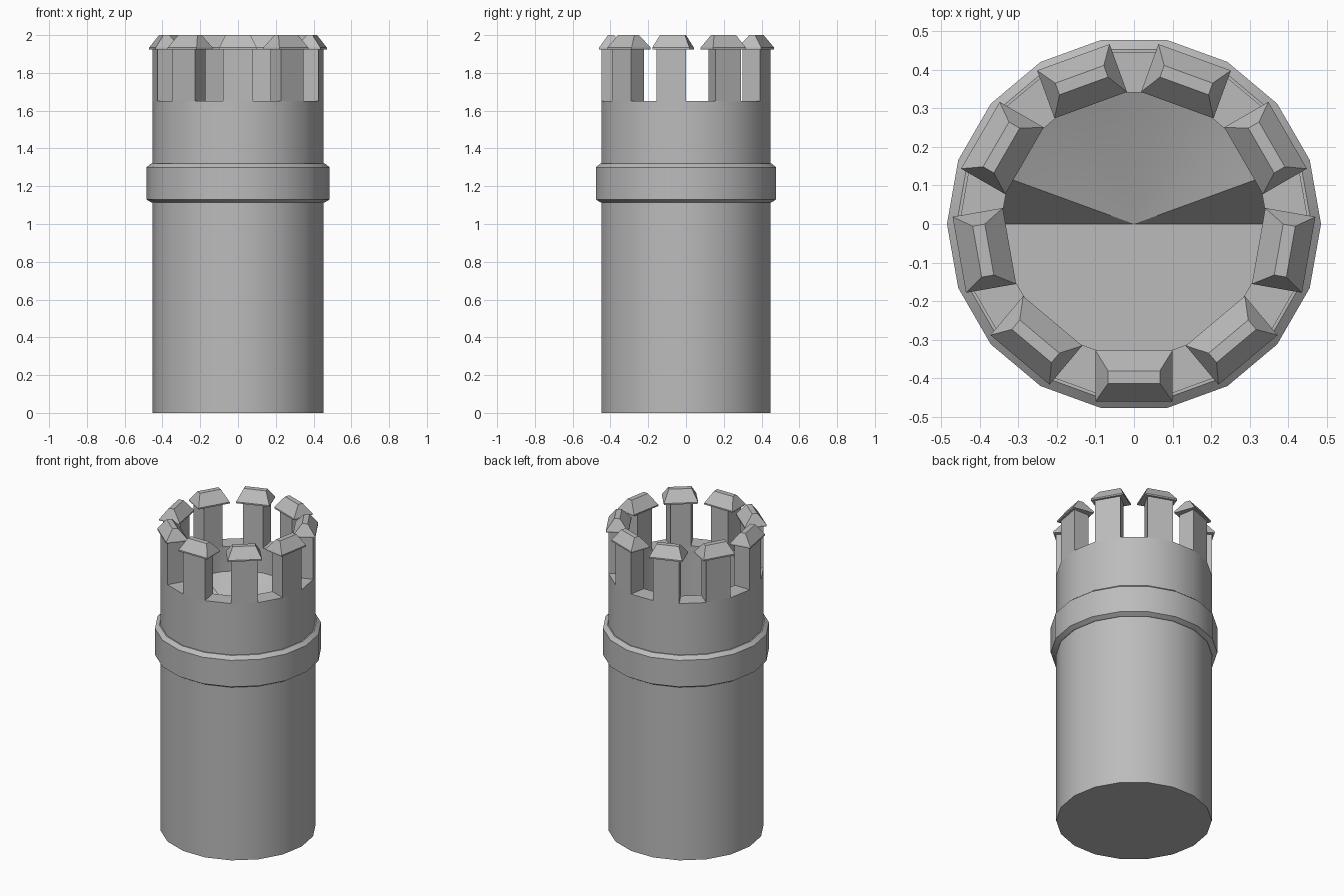
import bpy
import bmesh
from math import sin, cos, radians
from mathutils import Matrix

SIDES = 18
STEP = 360 / SIDES
R_OUT, R_IN = 0.453, 0.346
Z_WALL, Z_CAP, Z_TOP = 1.65, 1.93, 2.0

cube = bpy.data.objects.get("Cube")
if cube:
    bpy.data.objects.remove(cube, do_unlink=True)

stone = bpy.data.materials.new("grey_stone")
stone.use_nodes = True
GREY = (0.5, 0.5, 0.5, 1)
stone.diffuse_color = GREY
stone.node_tree.nodes["Principled BSDF"].inputs["Base Color"].default_value = GREY


def polar(r, i, z):
    a = radians(i * STEP)
    return (r * cos(a), r * sin(a), z)


def finish(bm, name, smooth=True):
    """Turn a bmesh into a named stone object."""
    mesh = bpy.data.meshes.new(name)
    bm.to_mesh(mesh)
    bm.free()
    obj = bpy.data.objects.new(name, mesh)
    bpy.context.collection.objects.link(obj)
    mesh.materials.append(stone)
    if smooth:
        bpy.ops.object.select_all(action="DESELECT")
        obj.select_set(True)
        bpy.context.view_layer.objects.active = obj
        bpy.ops.object.shade_smooth_by_angle(angle=radians(30))
    return obj


def lathe(bm, profile):
    """Sweep (radius, z) points around the tower; return the vertex rings."""
    rings = [[bm.verts.new(polar(r, i, z)) for i in range(SIDES)] for r, z in profile]
    for low, high in zip(rings, rings[1:]):
        for i in range(SIDES):
            j = (i + 1) % SIDES
            bm.faces.new((low[i], low[j], high[j], high[i]))
    return rings


# Tower wall: solid base, hollow top
bm = bmesh.new()
rings = lathe(bm, [(R_OUT, 0), (R_OUT, Z_WALL)])
bm.faces.new(reversed(rings[0]))
inner = [bm.verts.new(polar(R_IN, i, Z_WALL)) for i in range(SIDES)]

# Floor: level front half, raised rim round the back half
FLOOR_LOW, FLOOR_HIGH = 1.33, 1.49
floor = [bm.verts.new(polar(R_IN, i, FLOOR_HIGH if 0 < i < SIDES // 2 else FLOOR_LOW))
         for i in range(SIDES)]
centre = bm.verts.new((0, 0, FLOOR_LOW))
for i in range(SIDES):
    j = (i + 1) % SIDES
    bm.faces.new((rings[1][i], rings[1][j], inner[j], inner[i]))
    bm.faces.new((inner[i], inner[j], floor[j], floor[i]))
    bm.faces.new((floor[i], floor[j], centre))

# Merlons rise from every second wall segment
for i in range(0, SIDES, 2):
    a, b = i + 1, i + 2
    corners = [(R_OUT, a), (R_OUT, b), (R_IN, b), (R_IN, a)]
    low = [bm.verts.new(polar(r, k, Z_WALL)) for r, k in corners]
    high = [bm.verts.new(polar(r, k, Z_CAP)) for r, k in corners]
    for k in range(4):
        m = (k + 1) % 4
        bm.faces.new((low[k], low[m], high[m], high[k]))
finish(bm, "tower_wall")

# Raised band with chamfered edges
bm = bmesh.new()
lathe(bm, [(R_OUT - 0.01, 1.115), (0.46, 1.115), (0.485, 1.13),
           (0.485, 1.30), (0.46, 1.32), (R_OUT - 0.01, 1.32)])
finish(bm, "band")

# Sloped caps on the merlons: (half width, inner y, outer y, z)
bm = bmesh.new()
levels = [(0.1, 0.328, 0.46, 1.925), (0.1, 0.328, 0.46, 1.934), (0.067, 0.381, 0.413, Z_TOP)]
for n in range(SIDES // 2):
    turn = Matrix.Rotation(radians(n * 2 * STEP), 3, "Z")
    loops = []
    for w, y_in, y_out, z in levels:
        pts = [(-w, -y_out, z), (w, -y_out, z), (w, -y_in, z), (-w, -y_in, z)]
        loops.append([bm.verts.new(p) for p in pts])
        bmesh.ops.rotate(bm, verts=loops[-1], matrix=turn)
    bm.faces.new(reversed(loops[0]))
    bm.faces.new(loops[-1])
    for low, high in zip(loops, loops[1:]):
        for k in range(4):
            m = (k + 1) % 4
            bm.faces.new((low[k], low[m], high[m], high[k]))
finish(bm, "merlon_caps", smooth=False)
